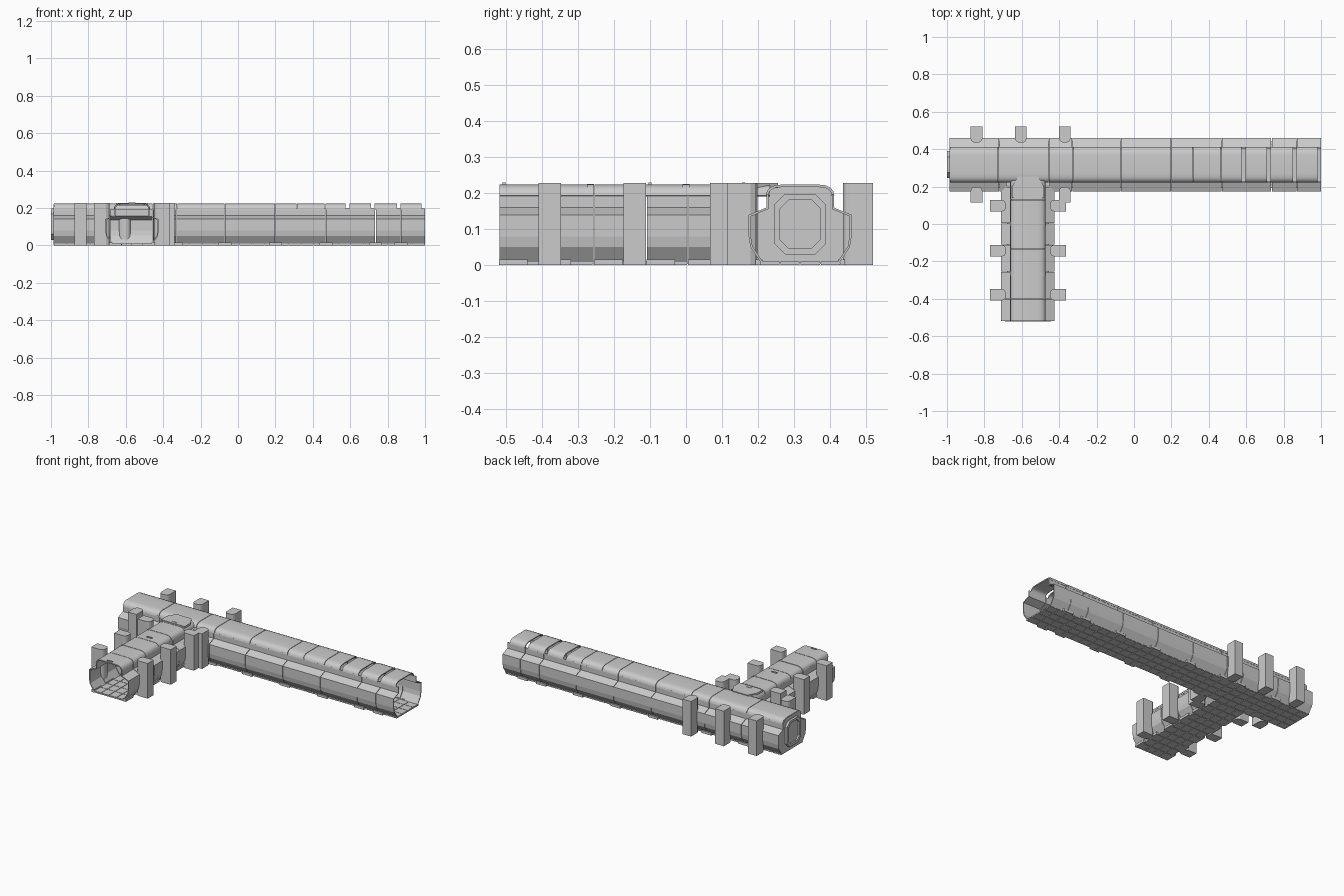
import bpy
import bmesh
from mathutils import Vector

cube = bpy.data.objects.get("Cube")
if cube:
    bpy.data.objects.remove(cube, do_unlink=True)

grey = bpy.data.materials.new("light_grey_metal")
grey.use_nodes = True
COLOUR = (0.6, 0.6, 0.6, 1)
grey.diffuse_color = COLOUR
grey.node_tree.nodes["Principled BSDF"].inputs["Base Color"].default_value = COLOUR


# Corridor frames: (along, across, height) to world space
def main_frame(a, c, z):
    return (a, 0.317 + c, z)


def branch_frame(a, c, z):
    return (-0.567 + c, a, z)


def add_prism(bm, start, end):
    """Solid between two matching rings of points."""
    v0 = [bm.verts.new(p) for p in start]
    v1 = [bm.verts.new(p) for p in end]
    n = len(v0)
    faces = [bm.faces.new(v0), bm.faces.new(v1)]
    for i in range(n):
        j = (i + 1) % n
        faces.append(bm.faces.new((v0[i], v0[j], v1[j], v1[i])))
    bmesh.ops.recalc_face_normals(bm, faces=faces)


def section(bm, frame, ring, a0, a1):
    add_prism(bm, [frame(a0, c, z) for c, z in ring], [frame(a1, c, z) for c, z in ring])


def plan(bm, frame, ring, z0, z1):
    add_prism(bm, [frame(a, c, z0) for a, c in ring], [frame(a, c, z1) for a, c in ring])


def box(bm, frame, a0, a1, c0, c1, z0, z1):
    plan(bm, frame, [(a0, c0), (a1, c0), (a1, c1), (a0, c1)], z0, z1)


def finish(bm, name, smooth=False):
    mesh = bpy.data.meshes.new(name)
    bm.to_mesh(mesh)
    bm.free()
    mesh.materials.append(grey)
    obj = bpy.data.objects.new(name, mesh)
    bpy.context.collection.objects.link(obj)
    if smooth:
        bpy.ops.object.select_all(action='DESELECT')
        obj.select_set(True)
        bpy.context.view_layer.objects.active = obj
        bpy.ops.object.shade_smooth_by_angle(angle=0.6)
    return obj


def shell(points, thick):
    """Close an open profile by offsetting it to its left."""
    pts = [Vector(p) for p in points]
    normals = []
    for p, q in zip(pts, pts[1:]):
        d = (q - p).normalized()
        normals.append(Vector((-d.y, d.x)))
    inner = []
    for i, p in enumerate(pts):
        n0, n1 = normals[max(i - 1, 0)], normals[min(i, len(normals) - 1)]
        inner.append(p + (n0 + n1) * thick / (1 + n0.dot(n1)))
    return [tuple(p) for p in pts + inner[::-1]]


def flip(ring):
    return [(-c, z) for c, z in ring]


WALL = shell([(.107, .004), (.138, .05), (.143, .08), (.143, .14), (.094, .16), (.094, .198)], .006)
half_roof = [(.095, .193), (.092, .206), (.084, .216), (.07, .222), (.05, .224)]
ROOF = shell(half_roof + flip(half_roof)[::-1], .007)
RIB = shell([(c * 1.02, z + .002) for c, z in half_roof + flip(half_roof)[::-1]], .006)
SEAM = .0015


def panels(bm, frame, ring, cuts, gap=SEAM):
    for a0, a1 in zip(cuts, cuts[1:]):
        section(bm, frame, ring, a0 + gap, a1 - gap)


# Main corridor walls, the front one open where the branch joins
back_cuts = [-.985, -.72, -.455, -.33, -.07, .2, .47, .735, .87, 1]
bm = bmesh.new()
panels(bm, main_frame, WALL, back_cuts)
finish(bm, "main_back_wall")
bm = bmesh.new()
panels(bm, main_frame, flip(WALL), [-.985, -.72, -.68])
panels(bm, main_frame, flip(WALL), [-.454, -.33] + back_cuts[4:])
finish(bm, "main_front_wall")

# Main corridor roof, with open slots near the far end
bm = bmesh.new()
panels(bm, main_frame, ROOF, [-.985, -.725, -.455, -.325, -.07, .2, .315, .465, .577])
for a0, a1 in [(.595, .71), (.73, .85), (.87, .98)]:
    section(bm, main_frame, ROOF, a0, a1)
finish(bm, "main_roof", True)

# Branch walls and roof
branch_cuts = [-.52, -.4, -.255, -.11, .005, .2]
for side, ring in (("left", WALL), ("right", flip(WALL))):
    bm = bmesh.new()
    panels(bm, branch_frame, ring, branch_cuts)
    finish(bm, "branch_%s_wall" % side)
bm = bmesh.new()
panels(bm, branch_frame, ROOF, [-.52, -.4, -.255, -.135, .005, .13, .235])
finish(bm, "branch_roof", True)

# Raised ribs over roof joints
bm = bmesh.new()
for a in (-.265, 0):
    section(bm, branch_frame, RIB, a - .01, a + .01)
finish(bm, "branch_roof_ribs", True)

# Hood where the branch roof overlaps the main roof
bm = bmesh.new()
plan(bm, branch_frame, [(.14, -.085), (.14, .085), (.2, .085), (.255, .055),
                        (.255, -.055), (.2, -.085)], .214, .228)
finish(bm, "junction_hood")

# Small roof vents
bm = bmesh.new()
for a in (-.505, -.1, .16):
    box(bm, branch_frame, a - .004, a + .004, -.018, .018, .222, .23)
finish(bm, "roof_vents")


# Tiled floors over a thin backing sheet
def floor(name, frame, a0, a1, count, c0=-.112, c1=.112):
    bm = bmesh.new()
    box(bm, frame, a0, a1, c0, c1, .003, .007)
    step, rows = (a1 - a0) / count, 4
    width = (c1 - c0) / rows
    for i in range(count):
        for j in range(rows):
            a, c = a0 + i * step, c0 + j * width
            box(bm, frame, a + SEAM, a + step - SEAM, c + SEAM, c + width - SEAM, 0, .01)
    finish(bm, name)


floor("main_floor", main_frame, -.985, 1, 30)
floor("branch_floor", branch_frame, -.52, .2, 11)

# Wall foot clips along both corridors
bm = bmesh.new()
for side in (-1, 1):
    for a in back_cuts[1:-1]:
        if side > 0 or not -.7 < a < -.44:
            box(bm, main_frame, a - .035, a + .035, side * .105, side * .124, 0, .016)
    for a in branch_cuts[:-1]:
        box(bm, branch_frame, a, a + .08, side * .105, side * .124, 0, .016)
finish(bm, "wall_foot_clips")


# Pillars with a rounded inner edge biting into the walls
def pillar(bm, frame, a, side):
    half = [(.031, .203), (.031, .138), (.025, .126), (.014, .119)]
    ring = half + [(-p, c) for p, c in reversed(half)]
    plan(bm, frame, [(a + p, side * c) for p, c in ring], 0, .228)


bm = bmesh.new()
for a in (-.842, -.605, -.37):
    pillar(bm, main_frame, a, 1)
for a in (-.842, -.37):
    pillar(bm, main_frame, a, -1)
finish(bm, "main_pillars")
bm = bmesh.new()
for a in (-.378, -.142, .098):
    for side in (-1, 1):
        pillar(bm, branch_frame, a, side)
finish(bm, "branch_pillars")


# End wall with an octagonal door and frame
def octagon(w, z0, z1, cut):
    half = [(w - cut, z0), (w, z0 + cut), (w, z1 - cut), (w - cut, z1)]
    return half + flip(half)[::-1]


end_half = [(.105, .005), (.138, .05), (.142, .08), (.142, .14), (.093, .16), (.093, .195), (.07, .222)]
bm = bmesh.new()
section(bm, main_frame, end_half + flip(end_half)[::-1], -.986, -.976)
finish(bm, "end_wall")

bm = bmesh.new()
outer, inner = octagon(.072, .03, .198, .03), octagon(.057, .046, .182, .026)
for i in range(8):
    j = (i + 1) % 8
    section(bm, main_frame, [outer[i], outer[j], inner[j], inner[i]], -1, -.966)
finish(bm, "door_frame")
bm = bmesh.new()
section(bm, main_frame, inner, -.99, -.972)
finish(bm, "door_panel")
